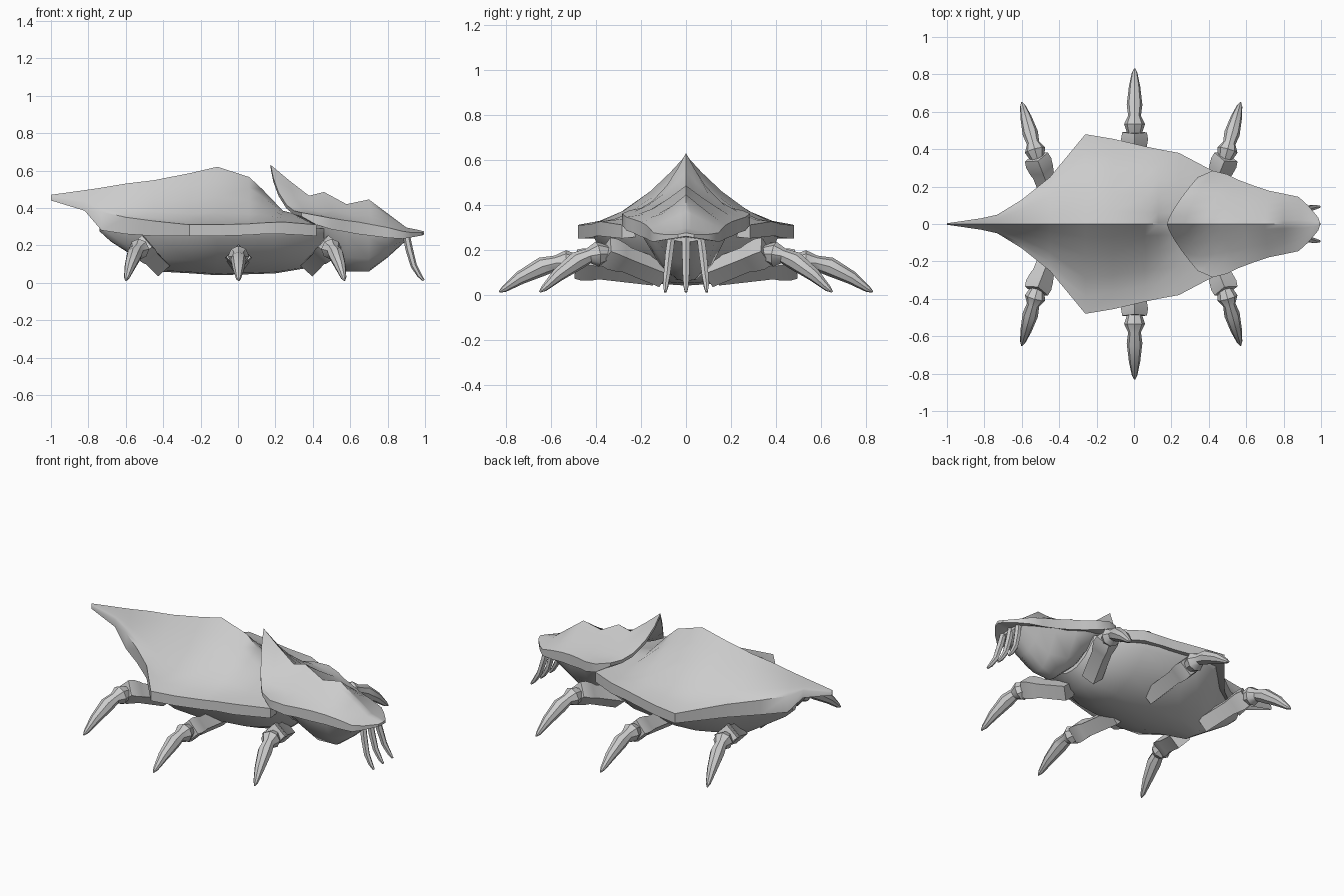
import bpy, bmesh, math
from mathutils import Vector

if "Cube" in bpy.data.objects:
    bpy.data.objects.remove(bpy.data.objects["Cube"])

grey = bpy.data.materials.new("shell_grey")
grey.diffuse_color = (0.6, 0.6, 0.6, 1)
grey.use_nodes = True
grey.node_tree.nodes["Principled BSDF"].inputs["Base Color"].default_value = grey.diffuse_color


def skin(name, rings, angle=40):
    """Join equal-length closed rings into a capped, smooth body."""
    bm = bmesh.new()
    rows = [[bm.verts.new(p) for p in ring] for ring in rings]
    n = len(rows[0])
    for a, b in zip(rows, rows[1:]):
        for i in range(n):
            bm.faces.new((a[i], a[(i + 1) % n], b[(i + 1) % n], b[i]))
    bm.faces.new(rows[0])
    bm.faces.new(rows[-1][::-1])
    bmesh.ops.recalc_face_normals(bm, faces=bm.faces)
    me = bpy.data.meshes.new(name)
    bm.to_mesh(me)
    bm.free()
    me.materials.append(grey)
    ob = bpy.data.objects.new(name, me)
    bpy.context.collection.objects.link(ob)
    bpy.ops.object.select_all(action='DESELECT')
    ob.select_set(True)
    bpy.context.view_layer.objects.active = ob
    bpy.ops.object.shade_smooth_by_angle(angle=math.radians(angle))
    return ob


def plate(name, rows):
    """Ridged sheet: rows of x centre, x side, half width, ridge z, rim z, thickness, curve."""
    ts = [-1, -.8, -.6, -.35, -.15, 0, .15, .35, .6, .8, 1]
    rings = []
    for xc, xs, w, ridge, rim, thick, p in rows:
        top = [Vector((xc + (xs - xc) * abs(t) ** 1.3, w * t,
                       rim + (ridge - rim) * (1 - abs(t)) ** p)) for t in ts]
        low = [v - Vector((0, 0, thick)) for v in reversed(top)]
        rings.append(top + low)
    return skin(name, rings)


def belly(name, rows):
    """Keeled underside: rows of x, half width, top z, bottom z."""
    prof = [(-1, 1), (-.95, .8), (-.62, .3), (-.25, .03), (0, 0),
            (.25, .03), (.62, .3), (.95, .8), (1, 1)]
    return skin(name, [[(x, w * y, lo + (hi - lo) * h) for y, h in prof]
                       for x, w, hi, lo in rows])


def tube(name, points, radii, sides, angle=40):
    """Tapering limb through points, with the first corner facing up."""
    pts = [Vector(p) for p in points]
    rings = []
    for i, (p, r) in enumerate(zip(pts, radii)):
        d = (pts[min(i + 1, len(pts) - 1)] - pts[max(i - 1, 0)]).normalized()
        ref = Vector((0, 0, 1)) if abs(d.z) < .9 else Vector((1, 0, 0))
        side = d.cross(ref).normalized()
        up = side.cross(d)
        rings.append([p + r * (math.cos(a) * up + math.sin(a) * side)
                      for a in (2 * math.pi * k / sides for k in range(sides))])
    return skin(name, rings, angle)


# Back shell with tail spike
back = [(-1, .004, .47, .46, .02, 1), (-.82, .03, .495, .43, .045, 1.2),
        (-.73, .05, .508, .38, .10, 1.2), (-.6, .13, .53, .35, .09, 1.4),
        (-.45, .25, .548, .33, .08, 1.6), (-.26, .48, .585, .31, .06, 1.7),
        (-.11, .455, .62, .31, .06, 1.7), (.06, .415, .565, .315, .06, 1.7),
        (.13, .40, .5, .32, .06, 1.5), (.24, .38, .385, .325, .065, 1.2),
        (.42, .285, .34, .31, .06, 1)]
plate("back_shell", [(x, x, *rest) for x, *rest in back])

# Head shell with raised collar
plate("head_shell", [
    (.175, .34, .25, .63, .375, .02, 2.0), (.27, .42, .285, .55, .36, .05, 1.8),
    (.38, .50, .265, .465, .345, .06, 1.4), (.46, .56, .235, .485, .335, .06, 1.2),
    (.58, .64, .205, .42, .325, .065, 1.1), (.70, .72, .178, .445, .31, .06, 1.1),
    (.80, .80, .162, .37, .295, .055, 1.1), (.90, .88, .145, .295, .275, .04, 1),
    (.96, .93, .10, .283, .268, .025, 1), (.995, .985, .035, .275, .268, .015, 1)])

# Undersides
belly("body_belly", [(-.74, .045, .38, .275), (-.68, .075, .34, .22), (-.43, .24, .29, .06),
                     (-.25, .42, .28, .05), (-.11, .42, .28, .04), (.2, .36, .28, .05),
                     (.38, .27, .29, .08), (.46, .2, .29, .15)])
belly("head_belly", [(.40, .2, .33, .25), (.48, .22, .32, .15), (.58, .19, .31, .06),
                     (.70, .155, .29, .06), (.80, .14, .28, .135), (.91, .11, .27, .235)])

# Legs: inner x, cuff x, claw tip x, inner y, cuff y, tip y, inner z, cuff z
legs = {"rear": (-.42, -.515, -.60, .10, .34, .65, .09, .185),
        "middle": (0, .003, .003, .14, .47, .83, .10, .135),
        "front": (.39, .485, .57, .10, .34, .65, .09, .185)}
for place, (x0, x1, x2, y0, y1, y2, z0, z1) in legs.items():
    for s, side in ((-1, "right"), (1, "left")):
        a, b = Vector((x0, s * y0, z0)), Vector((x1, s * y1, z1))
        d = (b - a).normalized()
        tube(f"{place}_{side}_thigh",
             [a, b - d * .09, b - d * .06, b - d * .015, b + d * .02],
             [.06, .058, .066, .072, .066], 4, 60)
        tip = Vector((x2, s * y2, .012))
        start = b - d * .01
        claw = []
        for f, lift in ((0, 0), (.12, .02), (.2, .032), (.32, .045),
                        (.48, .05), (.75, .032), (.94, .006), (1, 0)):
            claw.append(start.lerp(tip, f) + Vector((0, 0, lift)))
        tube(f"{place}_{side}_claw", claw,
             [.03, .046, .056, .034, .042, .03, .015, .004], 8)

# Feelers hanging from the mouth
for y, label in ((-1, "right"), (0, "middle"), (1, "left")):
    tube(f"{label}_feeler",
         [(.90, y * .065, .255), (.915, y * .075, .18), (.94, y * .085, .09),
          (.97, y * .09, .04), (.993, y * .092, .012)],
         [.019, .02, .017, .013, .006], 6)
